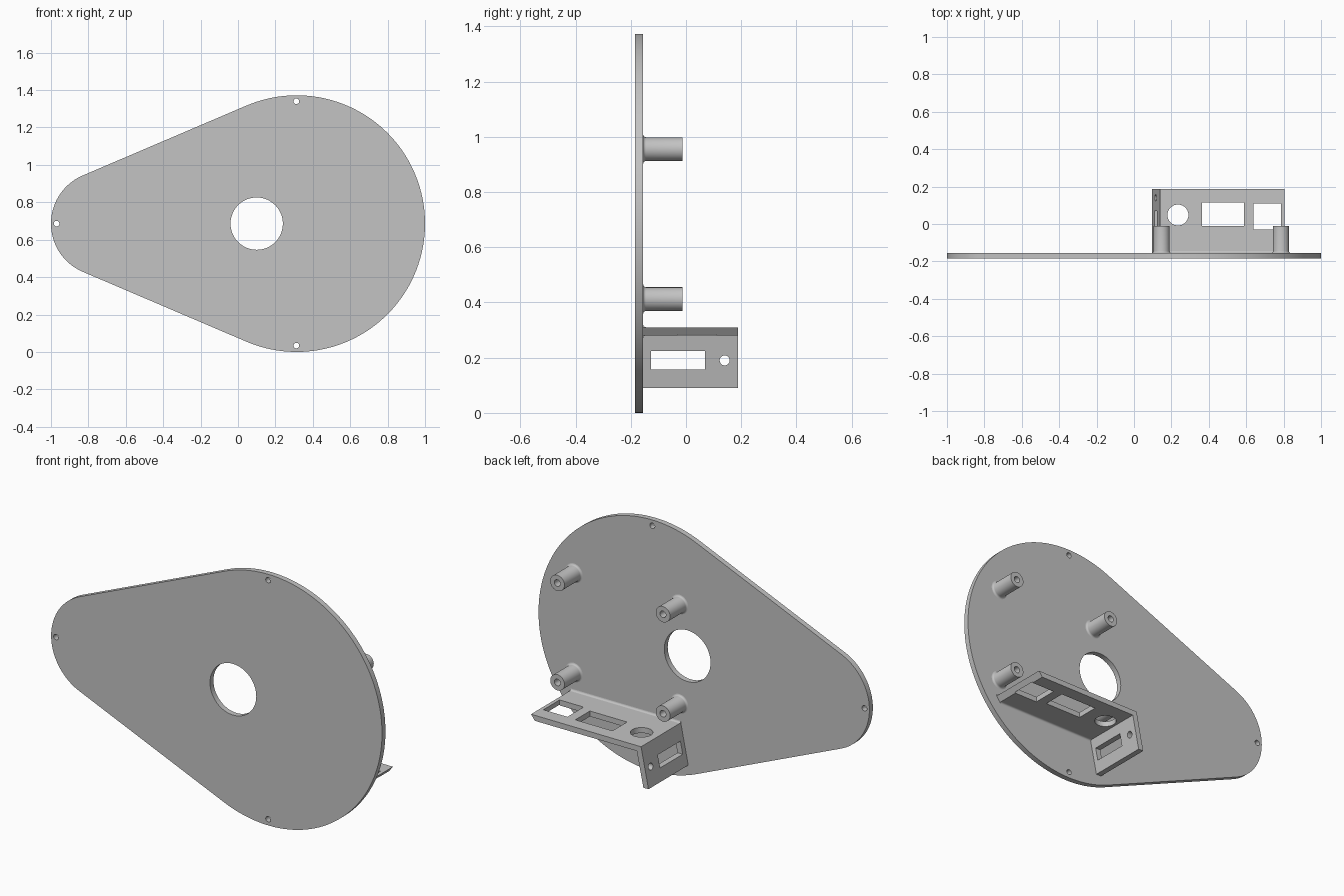
import bpy, bmesh
from math import sin, cos, pi, asin, radians
from mathutils import Vector, Matrix

cube = bpy.data.objects.get("Cube")
if cube:
    bpy.data.objects.remove(cube, do_unlink=True)

grey = bpy.data.materials.new("plain grey")
grey.use_nodes = True
COLOUR = (0.55, 0.55, 0.55, 1)
grey.diffuse_color = COLOUR
grey.node_tree.nodes["Principled BSDF"].inputs["Base Color"].default_value = COLOUR

FRONT, BACK = -0.185, -0.155    # plate faces along y
MID_Z = 0.686


def finish(name, bm):
    bmesh.ops.remove_doubles(bm, verts=bm.verts, dist=1e-5)
    bmesh.ops.recalc_face_normals(bm, faces=bm.faces)
    mesh = bpy.data.meshes.new(name)
    bm.to_mesh(mesh)
    bm.free()
    mesh.materials.append(grey)
    obj = bpy.data.objects.new(name, mesh)
    bpy.context.collection.objects.link(obj)
    return obj


def prism(name, points, offset):
    """Closed outline of 3D points, extruded by an offset."""
    bm = bmesh.new()
    face = bm.faces.new([bm.verts.new(p) for p in points])
    ext = bmesh.ops.extrude_face_region(bm, geom=[face], use_keep_orig=True)
    moved = [v for v in ext["geom"] if isinstance(v, bmesh.types.BMVert)]
    bmesh.ops.translate(bm, verts=moved, vec=offset)
    return finish(name, bm)


def box(lo, hi):
    bm = bmesh.new()
    lo, hi = Vector(lo), Vector(hi)
    size = Matrix.Diagonal((*(hi - lo), 1))
    bmesh.ops.create_cube(bm, size=1, matrix=Matrix.Translation((lo + hi) / 2) @ size)
    return finish("cutter", bm)


def rod(centre, radius, axis, length=0.2):
    bm = bmesh.new()
    turn = Vector((0, 0, 1)).rotation_difference(Vector(axis)).to_matrix().to_4x4()
    bmesh.ops.create_cone(bm, cap_ends=True, segments=48, radius1=radius, radius2=radius,
                          depth=length, matrix=Matrix.Translation(centre) @ turn)
    return finish("cutter", bm)


def cut(obj, cutters):
    bpy.context.view_layer.objects.active = obj
    for cutter in cutters:
        mod = obj.modifiers.new("cut", 'BOOLEAN')
        mod.operation, mod.solver, mod.object = 'DIFFERENCE', 'EXACT', cutter
        bpy.ops.object.modifier_apply(modifier=mod.name)
        bpy.data.objects.remove(cutter, do_unlink=True)


def smooth(obj):
    bpy.ops.object.select_all(action='DESELECT')
    obj.select_set(True)
    bpy.context.view_layer.objects.active = obj
    bpy.ops.object.shade_smooth_by_angle(angle=radians(30))


def arc(cx, cz, r, start, end, steps):
    angles = [start + (end - start) * i / steps for i in range(steps + 1)]
    return [(cx + r * cos(a), cz + r * sin(a)) for a in angles]


# Teardrop plate: two arcs joined by their common tangents
BIG_X, BIG_R, SMALL_X, SMALL_R = 0.314, 0.686, -0.72, 0.28
tangent = pi / 2 + asin((BIG_R - SMALL_R) / (BIG_X - SMALL_X))
outline = arc(BIG_X, MID_Z, BIG_R, -tangent, tangent, 96)
outline += arc(SMALL_X, MID_Z, SMALL_R, tangent, 2 * pi - tangent, 40)
plate = prism("back_plate", [(x, FRONT, z) for x, z in outline], (0, BACK - FRONT, 0))
holes = [(0.1, MID_Z, 0.14), (-0.97, MID_Z, 0.015),
         (0.312, 1.34, 0.015), (0.312, 0.034, 0.015)]
cut(plate, [rod((x, FRONT, z), r, (0, 1, 0)) for x, z, r in holes])
smooth(plate)


# Hollow standoffs with a flared foot
def standoff(name, x, z):
    tip, r, bore, flare, n = -0.012, 0.043, 0.018, 0.01, 48
    profile = [(r + flare * (1 - sin(a)), BACK + flare * (1 - cos(a)))
               for a in [i * pi / 8 for i in range(5)]]
    profile += [(r, tip), (bore, tip), (bore, BACK + 0.001), (0, BACK + 0.001)]
    bm = bmesh.new()
    verts = [bm.verts.new((x + rad, y, z)) for rad, y in profile]
    edges = [bm.edges.new(pair) for pair in zip(verts, verts[1:])]
    bmesh.ops.spin(bm, geom=verts + edges, cent=(x, 0, z), axis=(0, 1, 0),
                   angle=2 * pi, steps=n)
    smooth(finish(name, bm))


for side, x in (("right", 0.148), ("left", 0.786)):
    for level, z in (("lower", 0.412), ("upper", 0.955)):
        standoff(f"{level}_{side}_standoff", x, z)

# Connector bracket: shelf with a bevelled end and a leaning side wall
TOP, UNDER, END_Y = 0.31, 0.28, 0.188
section = [(0.805, TOP), (0.14, TOP), (0.095, 0.09), (0.126, 0.09), (0.166, UNDER), (0.782, UNDER)]
bracket = prism("connector_bracket", [(x, BACK, z) for x, z in section], (0, END_Y - BACK, 0))
cut(bracket, [
    rod((0.235, 0.048, TOP), 0.056, (0, 0, 1)),
    box((0.363, -0.01, 0.2), (0.588, 0.116, 0.4)),
    box((0.64, -0.03, 0.2), (0.785, 0.11, 0.4)),
    box((0.0, -0.127, 0.157), (0.25, 0.069, 0.225)),
    rod((0.12, 0.14, 0.19), 0.018, (1, 0, 0)),
])
smooth(bracket)

# Concave fillets where the shelf meets the plate
F = 0.01
for name, z, up in (("upper_fillet", TOP, 1), ("lower_fillet", UNDER, -1)):
    curve = [(BACK + F * (1 - cos(a)), z + up * F * (1 - sin(a)))
             for a in [i * pi / 8 for i in range(5)]]
    start, end = (0.14, 0.805) if up > 0 else (0.166, 0.782)
    fillet = prism(name, [(start, y, h) for y, h in curve + [(BACK, z)]], (end - start, 0, 0))
    smooth(fillet)
